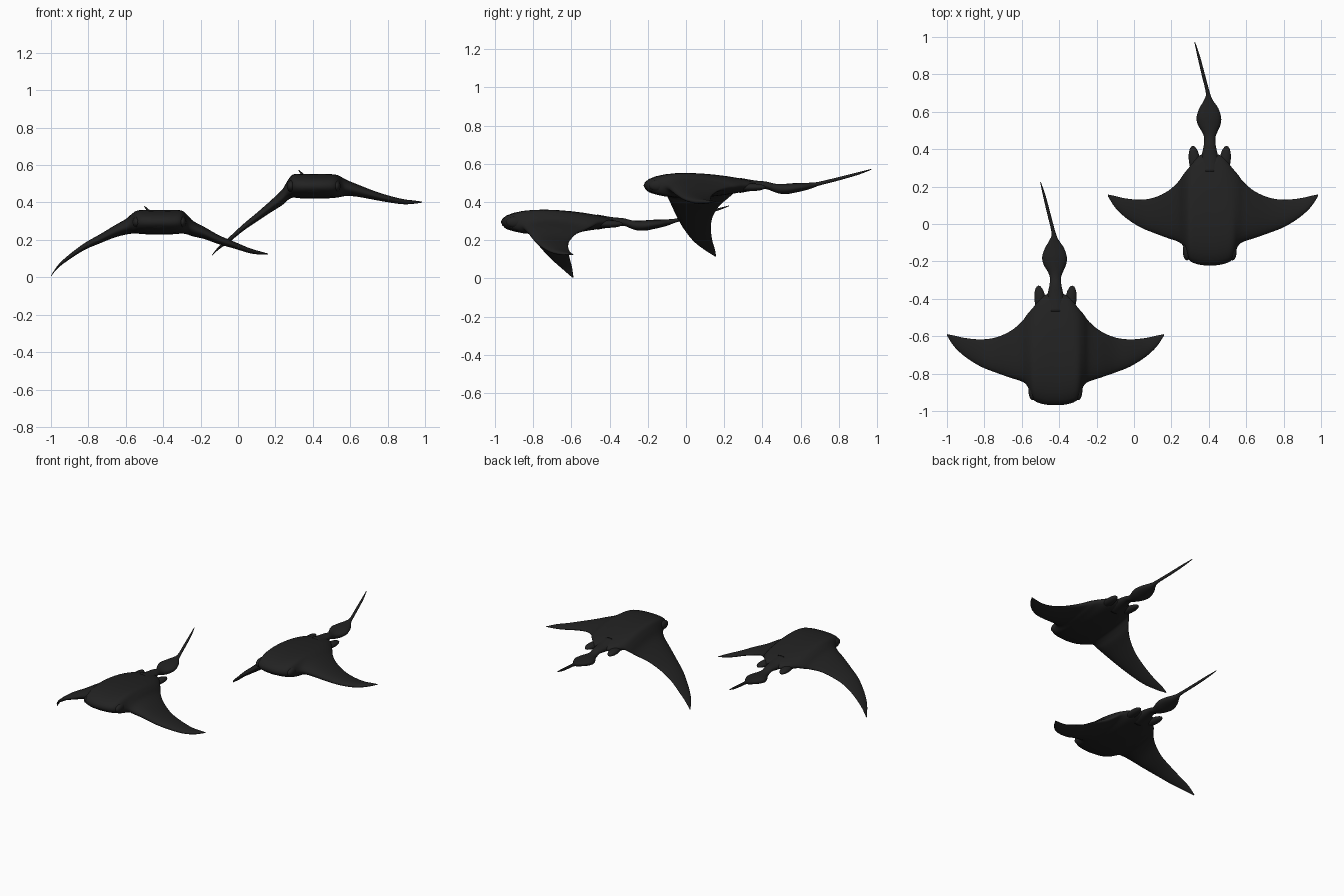
import bpy, bmesh, math
from mathutils import Matrix

if "Cube" in bpy.data.objects:
    bpy.data.objects.remove(bpy.data.objects["Cube"])

skin = bpy.data.materials.new("charcoal skin")
skin.use_nodes = True
skin.diffuse_color = (0.016, 0.016, 0.016, 1)
bsdf = skin.node_tree.nodes["Principled BSDF"]
bsdf.inputs["Base Color"].default_value = (0.016, 0.016, 0.016, 1)
bsdf.inputs["Roughness"].default_value = 0.7


def finish(bm, name, location):
    bmesh.ops.recalc_face_normals(bm, faces=bm.faces)
    mesh = bpy.data.meshes.new(name)
    bm.to_mesh(mesh)
    bm.free()
    mesh.materials.append(skin)
    for p in mesh.polygons:
        p.use_smooth = True
    ob = bpy.data.objects.new(name, mesh)
    ob.location = location
    bpy.context.collection.objects.link(ob)


def smooth_rows(rows, steps=4):
    """Spline interpolation between rows of numbers."""
    out = []
    for i in range(len(rows) - 1):
        a, b, c, d = (rows[max(i - 1, 0)], rows[i], rows[i + 1],
                      rows[min(i + 2, len(rows) - 1)])
        for s in range(steps):
            t = s / steps
            out.append([0.5 * (2 * q + (r - p) * t + (2 * p - 5 * q + 4 * r - w) * t * t
                               + (3 * q - p - 3 * r + w) * t ** 3)
                        for p, q, r, w in zip(a, b, c, d)])
    return out + [list(rows[-1])]


def loft(rings, name, location):
    bm = bmesh.new()
    loops = [[bm.verts.new(p) for p in ring] for ring in rings]
    n = len(loops[0])
    for a, b in zip(loops, loops[1:]):
        for k in range(n):
            bm.faces.new((a[k], a[(k + 1) % n], b[(k + 1) % n], b[k]))
    bm.faces.new(loops[0])
    bm.faces.new(loops[-1])
    finish(bm, name, location)


def ellipsoid(name, centre, radii, location, turn=0):
    bm = bmesh.new()
    m = (Matrix.Translation(centre) @ Matrix.Rotation(turn, 4, 'Z')
         @ Matrix.Diagonal((*radii, 1)))
    bmesh.ops.create_uvsphere(bm, u_segments=20, v_segments=12, radius=1, matrix=m)
    finish(bm, name, location)


# Half-span stations: distance out, leading edge y, trailing edge y, thickness
HALF = [(0, -.222, .38, .125), (.07, -.215, .36, .125), (.12, -.19, .30, .118),
        (.15, -.12, .265, .10), (.18, -.095, .225, .08), (.24, -.075, .175, .062),
        (.32, -.047, .14, .046), (.40, -.015, .13, .035), (.48, .035, .137, .026),
        (.54, .09, .15, .016), (.58, .15, .158, .004)]

# Tail rings: y, x, z, half width, half height
TAIL = [(.28, 0, 0, .06, .04), (.36, 0, 0, .045, .026), (.42, 0, 0, .032, .02),
        (.46, 0, -.012, .03, .022), (.49, 0, -.018, .04, .025),
        (.53, -.003, -.018, .06, .027), (.57, -.005, -.013, .066, .025),
        (.62, -.005, -.007, .05, .02), (.66, -.007, 0, .025, .015),
        (.70, -.01, .01, .011, .01), (.80, -.035, .035, .009, .009),
        (.90, -.06, .062, .007, .007), (.972, -.08, .085, .002, .002)]


def airfoil(x, lead, trail, thick, z, n=28):
    ring = []
    for k in range(n):
        a = 2 * math.pi * k / n
        c = math.cos(a)
        h = math.sin(a) * (1 + .3 * c)
        ring.append((x, lead + (trail - lead) * (1 - c) / 2, z + h * thick / 2))
    return ring


def ray(name, loc, left_droop, right_droop, right_reach):
    # Body and wings as one span-wise loft; droop is the wing's pose per station
    def side(sign, droop, reach):
        d = [0, 0, 0, droop[0] * .4] + droop
        return [(sign * x * reach, le, tr, t, z) for (x, le, tr, t), z in zip(HALF, d)]
    rows = side(-1, right_droop, right_reach)[::-1] + side(1, left_droop, 1)[1:]
    loft([airfoil(*r) for r in smooth_rows(rows)], name + "_body_and_wings", loc)

    # Tail with flattened bulge and whip
    rings = []
    for y, x, z, rx, rz in smooth_rows(TAIL):
        rings.append([(x + rx * math.cos(k * math.pi / 8), y,
                       z + rz * math.sin(k * math.pi / 8)) for k in range(16)])
    loft(rings, name + "_tail", loc)

    # Snout, cheeks and rear fins
    ellipsoid(name + "_snout", (0, -.14, -.012), (.115, .072, .035), loc)
    for s, label in ((1, "left"), (-1, "right")):
        ellipsoid(f"{name}_{label}_cheek", (s * .122, -.145, 0), (.022, .05, .03), loc)
        ellipsoid(f"{name}_{label}_rear_fin", (s * .082, .34, -.01),
                  (.03, .078, .02), loc, turn=-s * .12)


# Two gliding rays, each in its own wing pose
ray("low_ray", (-.42, -.747, .295),
    [-.035, -.058, -.095, -.123, -.152, -.165, -.17],
    [-.025, -.05, -.09, -.13, -.185, -.235, -.288], 1.0)
ray("high_ray", (.405, 0, .487),
    [-.01, -.025, -.048, -.068, -.083, -.085, -.085],
    [-.06, -.105, -.163, -.22, -.285, -.33, -.37], .94)
